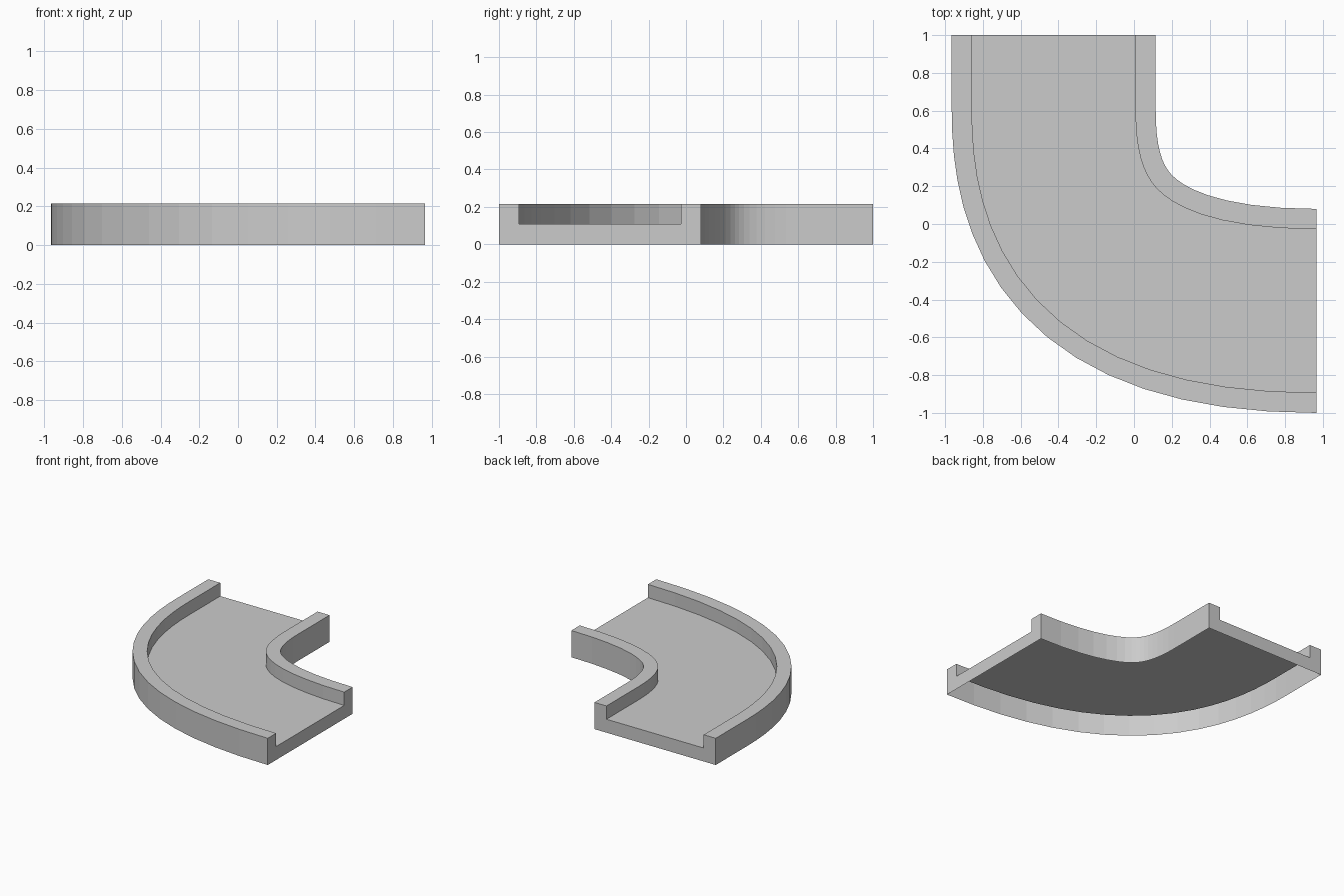
import bpy, bmesh
from mathutils import Vector
from mathutils.geometry import interpolate_bezier

if "Cube" in bpy.data.objects:
    bpy.data.objects.remove(bpy.data.objects["Cube"])

HALF, RIM, FLOOR, TOP = 0.54, 0.107, 0.108, 0.215
SEGMENTS = 16

# Centre line: short straight, then a quarter bend
start, end = Vector((-0.425, 0.6, 0)), Vector((0.965, -0.46, 0))
h1, h2 = Vector((-0.425, 0.129, 0)), Vector((-0.28, -0.46, 0))
path = [Vector((-0.425, 1, 0))] + list(interpolate_bezier(start, h1, h2, end, SEGMENTS + 1))


def tangent(i):
    """Exact direction of the centre line at path point i."""
    t = max(0, i - 1) / SEGMENTS
    d = (h1 - start) * (1 - t) ** 2 + (h2 - h1) * 2 * t * (1 - t) + (end - h2) * t * t
    return d.normalized()


# Channel cross-section: (sideways offset, height)
profile = [(-HALF, 0), (-HALF, TOP), (RIM - HALF, TOP), (RIM - HALF, FLOOR),
           (HALF - RIM, FLOOR), (HALF - RIM, TOP), (HALF, TOP), (HALF, 0)]

# Sweep the section along the path and cap both ends
bm = bmesh.new()
rings = []
for i, p in enumerate(path):
    t = tangent(i)
    side = Vector((-t.y, t.x, 0))
    rings.append([bm.verts.new(p + side * s + Vector((0, 0, z))) for s, z in profile])

underside = []
n = len(profile)
for a, b in zip(rings, rings[1:]):
    for j in range(n):
        k = (j + 1) % n
        f = bm.faces.new((a[j], a[k], b[k], b[j]))
        if j == n - 1:
            underside.append(f)
bm.faces.new(rings[0])
bm.faces.new(rings[-1])
bmesh.ops.recalc_face_normals(bm, faces=bm.faces[:])

# The shell is open underneath
bmesh.ops.delete(bm, geom=underside, context='FACES_ONLY')

mesh = bpy.data.meshes.new("curved_channel")
bm.to_mesh(mesh)
bm.free()
bpy.context.collection.objects.link(bpy.data.objects.new("curved_channel", mesh))
